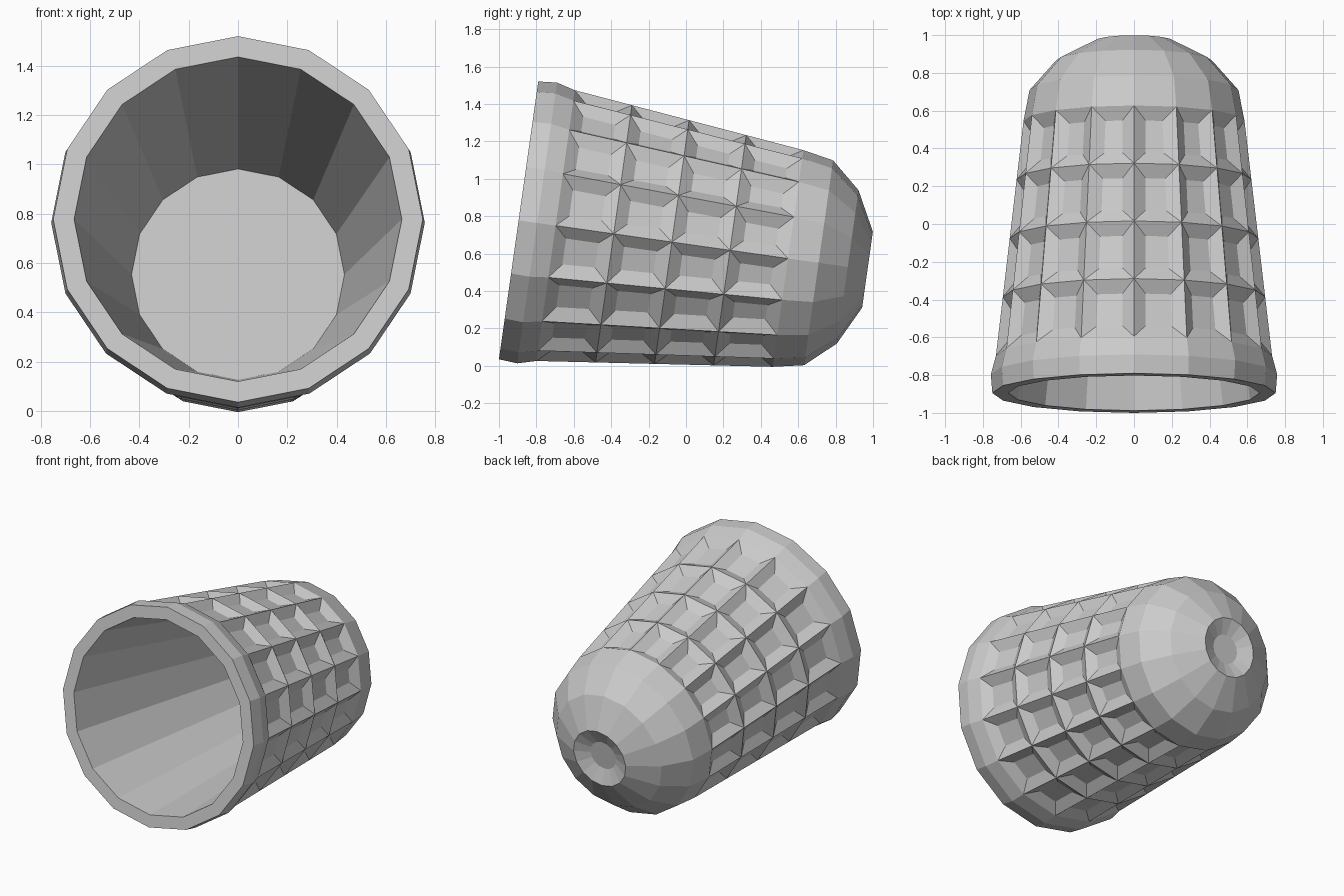
import bpy, bmesh, math
from mathutils import Vector

if "Cube" in bpy.data.objects:
    bpy.data.objects.remove(bpy.data.objects["Cube"])

SIDES = 16
TILT = math.radians(8.05)
CENTRE = Vector((0, -0.895, 0.7775))           # centre of the open rim
AXIS = Vector((0, math.cos(TILT), -math.sin(TILT)))
UP = Vector((0, math.sin(TILT), math.cos(TILT)))
SIDE = Vector((1, 0, 0))

# Profile as (distance along axis, radius), from inner floor round to end dimple
inner = [(1.60, 0.432), (0.0, 0.665)]
rim = [(0.0, 0.75), (0.10, 0.758), (0.20, 0.731)]
ROWS = 4
grip = [(0.20 + 1.255 * i / ROWS, 0.731 - 0.146 * i / ROWS) for i in range(1, ROWS + 1)]
cap = [(1.62, 0.553), (1.777, 0.414), (1.884, 0.205), (1.842, 0.10)]
profile = inner + rim + grip + cap

bm = bmesh.new()


def ring(s, r):
    verts = []
    for k in range(SIDES):
        a = 2 * math.pi * k / SIDES
        verts.append(bm.verts.new(CENTRE + AXIS * s + SIDE * (r * math.sin(a)) + UP * (r * math.cos(a))))
    return verts


# Revolve the profile
rings = [ring(s, r) for s, r in profile]
first_row = len(inner) + len(rim) - 1
cells = []
for i in range(len(rings) - 1):
    for k in range(SIDES):
        n = (k + 1) % SIDES
        f = bm.faces.new((rings[i][k], rings[i][n], rings[i + 1][n], rings[i + 1][k]))
        if first_row <= i < first_row + ROWS:
            cells.append(f)
bm.faces.new(rings[0])
bm.faces.new(rings[-1])
bmesh.ops.recalc_face_normals(bm, faces=bm.faces[:])

# Sunken pocket in every grip cell
bmesh.ops.inset_individual(bm, faces=cells, thickness=0.07, depth=-0.04, use_even_offset=True)

mesh = bpy.data.meshes.new("thimble")
bm.to_mesh(mesh)
bm.free()
obj = bpy.data.objects.new("thimble", mesh)
bpy.context.collection.objects.link(obj)
